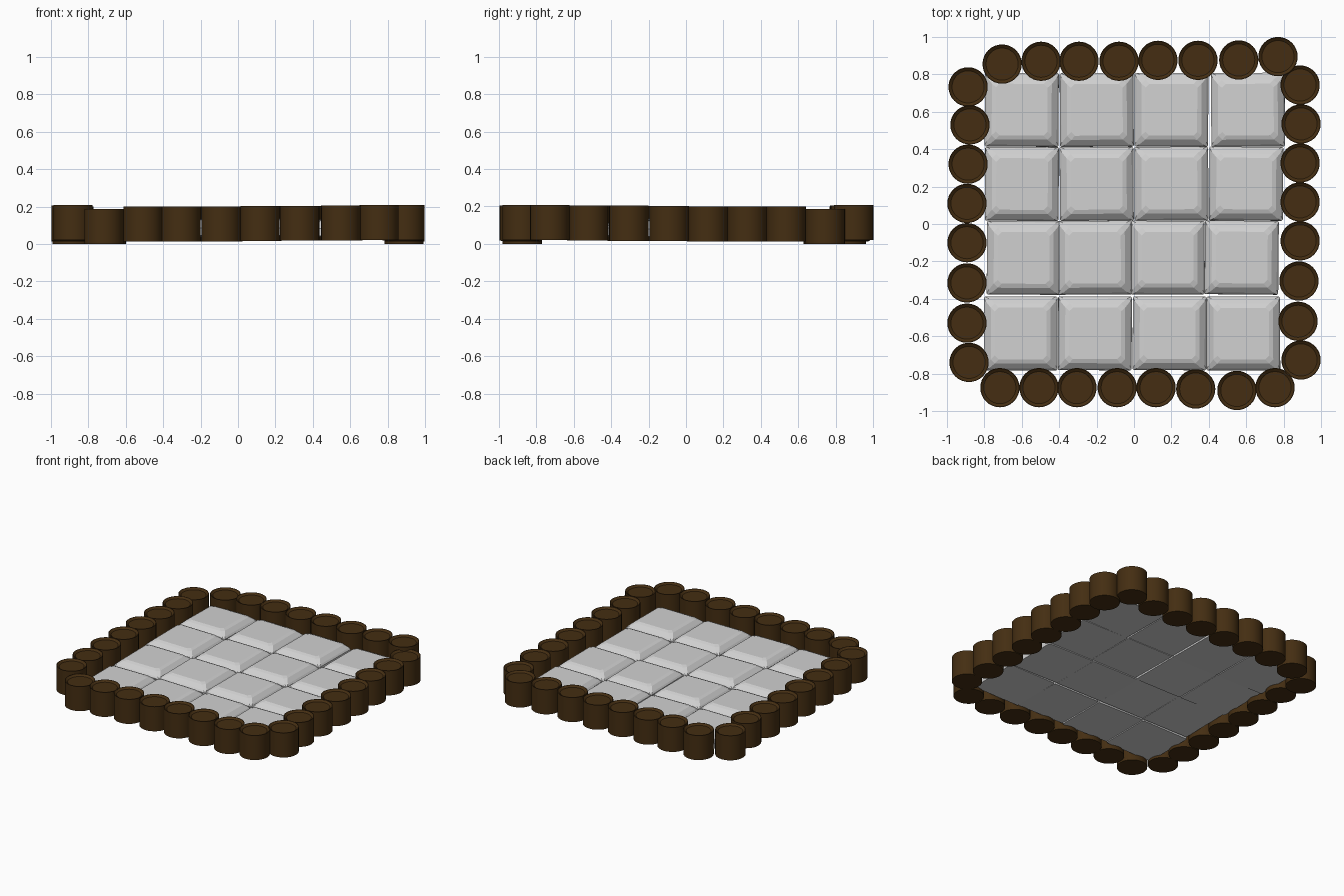
import bpy, bmesh, math, random

if "Cube" in bpy.data.objects:
    bpy.data.objects.remove(bpy.data.objects["Cube"])

random.seed(4)


def material(name, rgb):
    m = bpy.data.materials.new(name)
    m.diffuse_color = (*rgb, 1)
    m.use_nodes = True
    m.node_tree.nodes["Principled BSDF"].inputs["Base Color"].default_value = m.diffuse_color
    return m


wood = material("dark_brown_wood", (0.058, 0.027, 0.006))
stone = material("light_grey_stone", (0.64, 0.64, 0.64))


def loft(name, rings, mat):
    """Skin a stack of equal-length rings and cap both ends."""
    bm = bmesh.new()
    loops = [[bm.verts.new(p) for p in ring] for ring in rings]
    n = len(loops[0])
    bm.faces.new(loops[0][::-1])
    for a, b in zip(loops, loops[1:]):
        for i in range(n):
            j = (i + 1) % n
            bm.faces.new((a[i], a[j], b[j], b[i]))
    bm.faces.new(loops[-1])
    me = bpy.data.meshes.new(name)
    bm.to_mesh(me)
    bm.free()
    me.materials.append(mat)
    ob = bpy.data.objects.new(name, me)
    bpy.context.collection.objects.link(ob)
    return ob


def circle(r, z, n=32):
    return [(r * math.cos(2 * math.pi * i / n), r * math.sin(2 * math.pi * i / n), z)
            for i in range(n)]


def cut_square(h, c, z):
    """Square of half-size h with its corners cut by c."""
    k = h - c
    return [(h, -k, z), (h, k, z), (k, h, z), (-k, h, z),
            (-h, k, z), (-h, -k, z), (-k, -h, z), (k, -h, z)]


# Posts: short logs with a shallow dished top
def post(name, x, y, z):
    ob = loft(name, [circle(0.105, 0), circle(0.105, 0.187),
                     circle(0.102, 0.187), circle(0.086, 0.175)], wood)
    ob.location = (x, y, z)
    bpy.ops.object.select_all(action='DESELECT')
    ob.select_set(True)
    bpy.context.view_layer.objects.active = ob
    bpy.ops.object.shade_smooth_by_angle(angle=math.radians(30))


# Four log rows, each climbing slightly towards its far end
left = [(-.887, .733), (-.877, .53), (-.887, .32), (-.893, .11),
        (-.893, -.10), (-.893, -.315), (-.893, -.53), (-.882, -.74)]
back = [(-.705, .855), (-.497, .87), (-.294, .87), (-.08, .87),
        (.128, .875), (.342, .875), (.56, .877), (.77, .895)]
right = [(.888, .743), (.893, .535), (.888, .326), (.888, .118),
         (.888, -.09), (.882, -.305), (.877, -.52), (.893, -.727)]
front = [(-.717, -.875), (-.508, -.875), (-.305, -.875), (-.09, -.875),
         (.118, -.875), (.33, -.882), (.55, -.89), (.754, -.875)]
steps = [0.0, .012, .013, .014, .016, .017, .018, .021]
for side, row in (("left", left), ("back", back), ("right", right), ("front", front)):
    for i, (x, y) in enumerate(row):
        post(f"{side}_post_{i + 1}", x, y, steps[i])

# Floor: four rows of bevelled slabs, slightly uneven
rows = [(.61, (-.60, -.20, .20, .61)), (.215, (-.60, -.20, .20, .60)),
        (-.18, (-.59, -.21, .18, .575)), (-.585, (-.605, -.21, .19, .585))]
for r, (y, xs) in enumerate(rows):
    for c, x in enumerate(xs):
        slab = loft(f"floor_slab_{r + 1}_{c + 1}",
                    [cut_square(.197, .006, .045), cut_square(.197, .006, .085),
                     cut_square(.188, .015, .097), cut_square(.160, .022, .122),
                     cut_square(.138, .020, .130)], stone)
        slab.location = (x, y, random.uniform(-.004, .004))
        slab.rotation_euler = (random.uniform(-.015, .015), random.uniform(-.015, .015),
                               random.uniform(-.01, .01))
